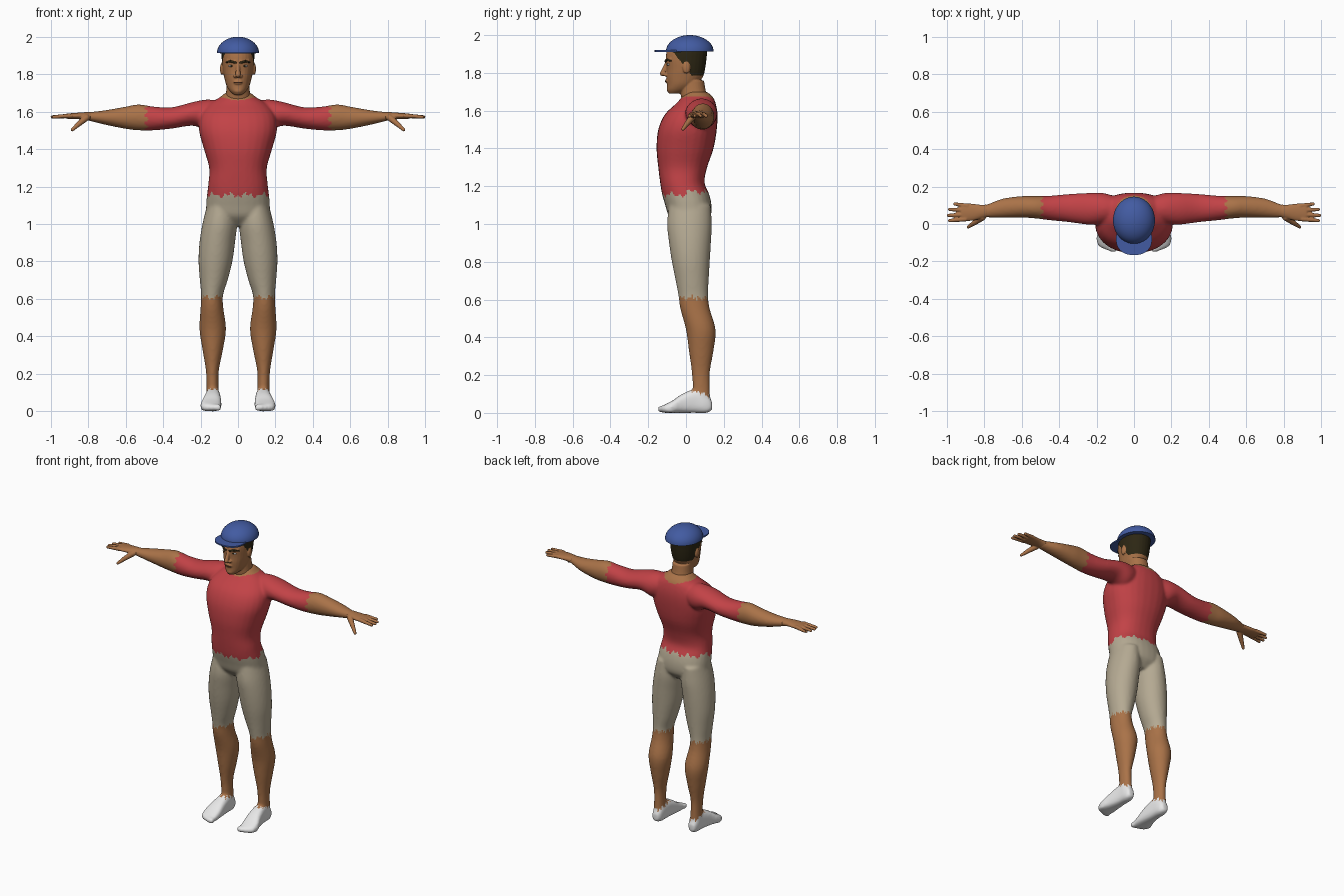
import bpy, bmesh, math
from mathutils import Vector, Matrix

cube = bpy.data.objects.get("Cube")
if cube:
    bpy.data.objects.remove(cube)


def material(name, *rgb):
    m = bpy.data.materials.new(name)
    m.use_nodes = True
    m.diffuse_color = (*rgb, 1)
    m.node_tree.nodes["Principled BSDF"].inputs["Base Color"].default_value = (*rgb, 1)
    return m


skin = material("skin brown", .40, .17, .065)
shirt_red = material("shirt red", .54, .055, .062)
shorts_tan = material("shorts tan", .46, .40, .29)
white = material("white", .82, .82, .82)
hair_dark = material("hair dark", .026, .02, .007)
cap_blue = material("cap blue", .055, .105, .36)
lip = material("lip brown", .17, .065, .03)


def loft(bm, axis, rows, side=1, power=2.0, count=28, steps=4):
    """Skin rounded sections (position, low a, high a, low b, high b) along an axis."""
    a_axis, b_axis = [i for i in range(3) if i != axis]
    rows = [Vector(r) for r in rows]
    padded = [rows[0]] + rows + [rows[-1]]
    path = []
    for p, q, r, s in zip(padded, padded[1:], padded[2:], padded[3:]):
        for i in range(steps):
            t = i / steps
            path.append((q * 2 + (r - p) * t + (p * 2 - q * 5 + r * 4 - s) * t * t
                         + (q * 3 - p - r * 3 + s) * t ** 3) / 2)
    path.append(rows[-1])
    rings = []
    for pos, a0, a1, b0, b1 in path:
        ring = []
        for i in range(count):
            ang = math.tau * i / count
            c, s = math.cos(ang), math.sin(ang)
            co = [0, 0, 0]
            co[axis] = pos
            co[a_axis] = (a0 + a1) / 2 + (a1 - a0) / 2 * math.copysign(abs(c) ** (2 / power), c)
            co[b_axis] = (b0 + b1) / 2 + (b1 - b0) / 2 * math.copysign(abs(s) ** (2 / power), s)
            co[0] *= side
            ring.append(bm.verts.new(co))
        rings.append(ring)
    for low, high in zip(rings, rings[1:]):
        for i in range(count):
            j = (i + 1) % count
            bm.faces.new((low[i], low[j], high[j], high[i]))
    bm.faces.new(rings[0])
    bm.faces.new(rings[-1])


def ball(bm, center, size):
    mat = Matrix.Translation(center) @ Matrix.Diagonal((*size, 1))
    bmesh.ops.create_uvsphere(bm, u_segments=20, v_segments=14, radius=1, matrix=mat)


def capsule(bm, start, end, r0, r1, side=1):
    """Tapered rod with round ends."""
    p, q = (Vector((v[0] * side, v[1], v[2])) for v in (start, end))
    ball(bm, p, (r0,) * 3)
    ball(bm, q, (r1,) * 3)
    turn = (q - p).to_track_quat("Z", "Y").to_matrix().to_4x4()
    bmesh.ops.create_cone(bm, cap_ends=True, segments=16, radius1=r0, radius2=r1,
                          depth=(q - p).length, matrix=Matrix.Translation((p + q) / 2) @ turn)


def finish(name, bm, mats, voxel=0, smooth=0, rule=None):
    """Make the object, optionally fusing its overlapping volumes into one skin."""
    bmesh.ops.recalc_face_normals(bm, faces=bm.faces)
    mesh = bpy.data.meshes.new(name)
    bm.to_mesh(mesh)
    bm.free()
    obj = bpy.data.objects.new(name, mesh)
    bpy.context.collection.objects.link(obj)
    if voxel:
        fuse = obj.modifiers.new("fuse", "REMESH")
        fuse.mode = "VOXEL"
        fuse.voxel_size = voxel
        soft = obj.modifiers.new("soften", "SMOOTH")
        soft.iterations = smooth
        graph = bpy.context.evaluated_depsgraph_get()
        mesh = bpy.data.meshes.new_from_object(obj.evaluated_get(graph))
        obj.modifiers.clear()
        obj.data = mesh
        mesh.name = name
    mesh.materials.clear()
    for m in mats:
        mesh.materials.append(m)
    for face in mesh.polygons:
        face.use_smooth = True
        if rule:
            face.material_index = rule(*face.center)
    return obj


# Torso
body = bmesh.new()
torso = [(.99, .09, -.04, .09), (1.04, .165, -.09, .13), (1.1, .17, -.11, .135),
         (1.16, .165, -.127, .122), (1.22, .158, -.137, .098), (1.3, .154, -.147, .112),
         (1.4, .182, -.156, .146), (1.5, .208, -.147, .163), (1.58, .2, -.112, .167),
         (1.64, .155, -.05, .157), (1.675, .1, -.02, .14), (1.7, .07, 0, .11)]
loft(body, 2, [(z, -w, w, f, b) for z, w, f, b in torso], power=2.3)

# Legs, feet, toes and arms
leg = [(1.1, .02, .165, -.09, .13), (1, .006, .19, -.1, .137), (.9, .016, .206, -.09, .132),
       (.8, .03, .211, -.075, .126), (.7, .055, .204, -.055, .12), (.62, .08, .197, -.04, .117),
       (.55, .078, .2, -.03, .126), (.44, .064, .206, 0, .157), (.33, .08, .19, .015, .146),
       (.22, .102, .172, .03, .127), (.14, .104, .168, .035, .126), (.05, .1, .17, .04, .13)]
foot = [(.138, .115, .155, .015, .06), (.11, .1, .167, 0, .1), (.05, .095, .172, 0, .125),
        (-.02, .09, .185, 0, .1), (-.07, .088, .2, 0, .066), (-.11, .092, .194, 0, .045),
        (-.13, .1, .17, .006, .035)]
arm = [(.08, .02, .14, 1.53, 1.655), (.16, 0, .165, 1.5, 1.665), (.24, -.004, .166, 1.525, 1.652),
       (.35, .01, .16, 1.51, 1.624), (.45, .02, .151, 1.5, 1.627), (.53, .03, .149, 1.5, 1.639),
       (.6, .034, .149, 1.508, 1.627), (.7, .034, .136, 1.528, 1.609),
       (.78, .034, .107, 1.547, 1.599), (.81, .034, .1, 1.555, 1.597)]
for side in (1, -1):
    loft(body, 2, leg, side)
    loft(body, 1, foot, side, power=2.8)
    loft(body, 0, arm, side)
    for i in range(5):
        ball(body, (side * (.104 + i * .021), -.13 + .003 * i * i, .02),
             (.016 - i * .001, .022, .019))


def clothing(x, y, z):
    """0 skin, 1 shirt, 2 shorts, 3 socks, with ragged hems."""
    ax = abs(x)
    around = math.atan2(y - .06, ax - .14) if z < .9 else math.atan2(y, x)
    rag = .008 * (math.sin(9 * around) + math.sin(23 * around))
    if z < .115 - .3 * (y - .04) * (y > 0) + rag:
        return 3
    if z < .61 + rag:
        return 0
    if z < 1.155 + rag + .015 * (y > 0):
        return 2
    cuff = .49 + .01 * math.sin(9 * math.atan2(z - 1.57, y - .085))
    collar = math.hypot(ax / .1, (y - .06) / .092) < 1 and z > 1.6
    return 0 if ax > cuff or collar else 1


finish("body", body, [skin, shirt_red, shorts_tan, white], .008, 8, clothing)

# Hands
palm = [(.785, .035, .104, 1.551, 1.598), (.82, .028, .103, 1.557, 1.597),
        (.86, .018, .108, 1.56, 1.594), (.91, .015, .11, 1.562, 1.59),
        (.925, .022, .105, 1.566, 1.587)]
fingers = [((.9, .026), (.985, .018)), ((.9, .05), (.992, .046)),
           ((.9, .074), (.985, .078)), ((.89, .097), (.958, .107))]
for side, label in ((1, "left"), (-1, "right")):
    hand = bmesh.new()
    loft(hand, 0, palm, side)
    for base, tip in fingers:
        capsule(hand, (*base, 1.578), (*tip, 1.572), .0125, .009, side)
    capsule(hand, (.81, .035, 1.568), (.85, .008, 1.535), .018, .014, side)
    capsule(hand, (.85, .008, 1.535), (.885, -.016, 1.503), .014, .009, side)
    finish(label + "_hand", hand, [skin], .004, 3)

# Head with neck, brow, nose and chin
head = bmesh.new()
neck = [(1.62, .085, 0, .13), (1.66, .072, -.022, .122), (1.7, .064, -.03, .106),
        (1.76, .06, -.03, .095)]
skull = [(1.69, .022, -.09, -.03), (1.71, .044, -.1, .02), (1.74, .062, -.1, .06),
         (1.78, .073, -.104, .09), (1.82, .081, -.103, .101), (1.88, .087, -.107, .109),
         (1.93, .083, -.095, .11), (1.975, .05, -.05, .07)]
for rows in (neck, skull):
    loft(head, 2, [(z, -w, w, f, b) for z, w, f, b in rows], power=2.15)
capsule(head, (0, -.103, 1.85), (0, -.124, 1.796), .009, .014)
for side in (1, -1):
    capsule(head, (.014, -.102, 1.866), (.055, -.08, 1.872), .01, .009, side)
    ball(head, (side * .014, -.108, 1.79), (.011, .012, .009))
    ball(head, (side * .086, .002, 1.828), (.01, .02, .032))
ball(head, (0, -.088, 1.712), (.024, .014, .016))
ball(head, (0, -.1, 1.757), (.024, .01, .012))


def hairline(x, y, z):
    ear = abs(x) > .078 and math.hypot((y - .002) / .021, (z - 1.828) / .033) < 1
    return int(z > 1.785 + max(0, .03 - y) * 1.3 and not ear)


finish("head", head, [skin, hair_dark], .004, 4, hairline)

# Eyes, eyebrows and mouth
for side, label in ((1, "left"), (-1, "right")):
    eye = bmesh.new()
    ball(eye, (side * .036, -.091, 1.844), (.014, .009, .006))
    finish(label + "_eye", eye, [white])
    iris = bmesh.new()
    ball(iris, (side * .035, -.097, 1.844), (.006, .005, .006))
    finish(label + "_iris", iris, [hair_dark])
    brow = bmesh.new()
    capsule(brow, (.014, -.109, 1.862), (.04, -.099, 1.869), .006, .006, side)
    capsule(brow, (.04, -.099, 1.869), (.062, -.08, 1.864), .006, .004, side)
    finish(label + "_eyebrow", brow, [hair_dark])
mouth = bmesh.new()
ball(mouth, (0, -.106, 1.756), (.023, .006, .004))
finish("mouth", mouth, [lip])

# Cap: closed dome and flat brim
dome = bmesh.new()
bmesh.ops.create_uvsphere(dome, u_segments=40, v_segments=24, radius=1)
cut = bmesh.ops.bisect_plane(dome, geom=dome.verts[:] + dome.edges[:] + dome.faces[:],
                             plane_co=(0, 0, 0), plane_no=(0, 0, -1), clear_outer=True)
bmesh.ops.holes_fill(dome, edges=[e for e in dome.edges if e.is_boundary])
dome.transform(Matrix.Translation((0, .02, 1.914)) @ Matrix.Diagonal((.112, .126, .086, 1)))
brim = bmesh.new()
loft(brim, 2, [(1.911, -.096, .096, -.166, .01), (1.92, -.096, .096, -.166, .01)],
     power=2.3, count=48, steps=1)
for name, bm in (("cap_dome", dome), ("cap_brim", brim)):
    obj = finish(name, bm, [cap_blue])
    bpy.ops.object.select_all(action="DESELECT")
    obj.select_set(True)
    bpy.context.view_layer.objects.active = obj
    bpy.ops.object.shade_smooth_by_angle(angle=math.radians(40))
